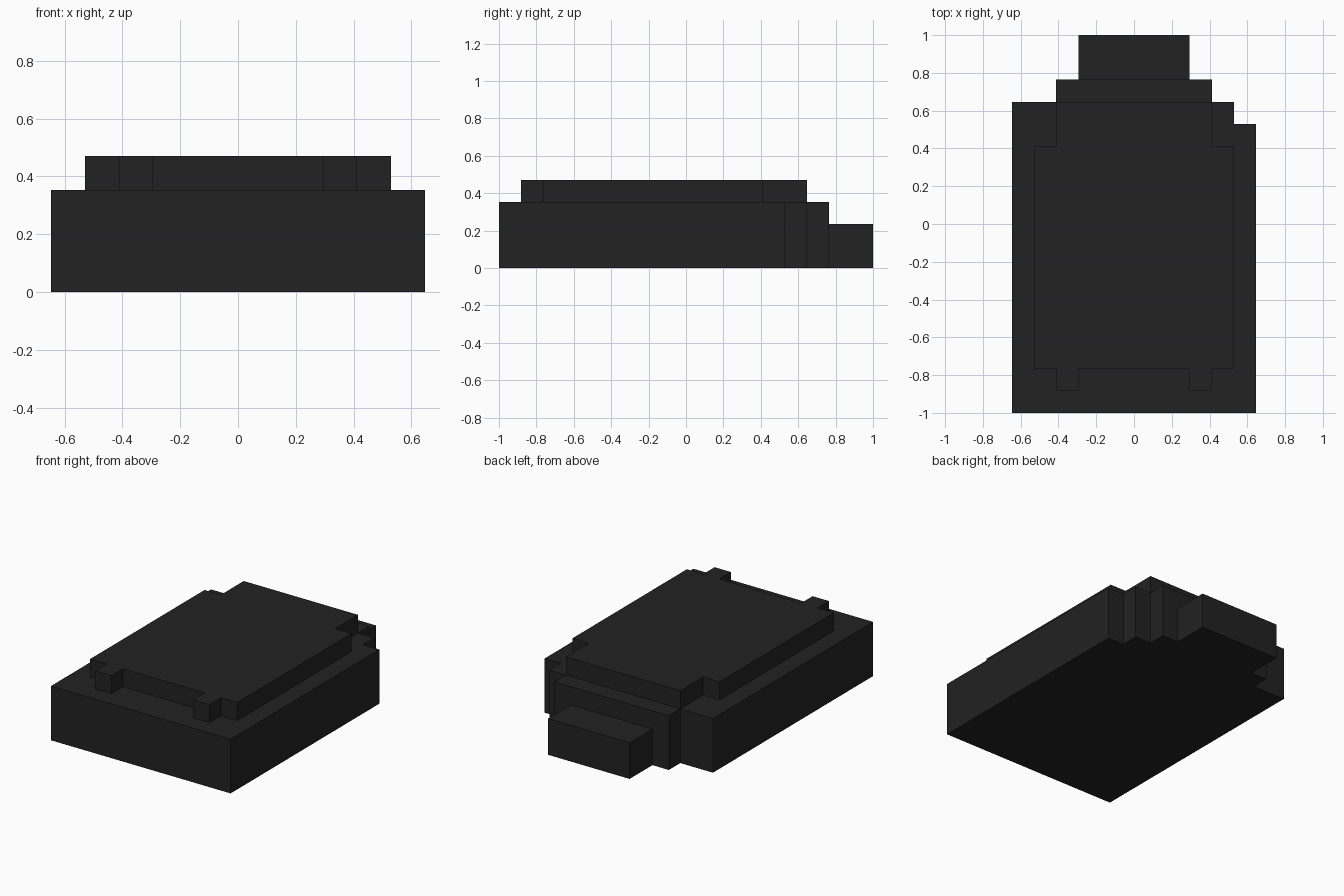
import bpy
import bmesh

cube = bpy.data.objects.get("Cube")
if cube:
    bpy.data.objects.remove(cube, do_unlink=True)

U = 2 / 17  # one grid cell: the body is 17 cells long

black = bpy.data.materials.new("matte_black")
black.use_nodes = True
colour = (0.016, 0.016, 0.016, 1)
black.diffuse_color = colour
black.node_tree.nodes["Principled BSDF"].inputs["Base Color"].default_value = colour


def slab(name, outline, z0, z1):
    """Extrude an outline, given in grid cells, from height z0 to z1."""
    bm = bmesh.new()
    face = bm.faces.new([bm.verts.new((x * U, y * U, z0 * U)) for x, y in outline])
    grown = bmesh.ops.extrude_face_region(bm, geom=[face])
    top = [v for v in grown["geom"] if isinstance(v, bmesh.types.BMVert)]
    bmesh.ops.translate(bm, verts=top, vec=(0, 0, (z1 - z0) * U))
    bmesh.ops.recalc_face_normals(bm, faces=bm.faces)
    mesh = bpy.data.meshes.new(name)
    bm.to_mesh(mesh)
    bm.free()
    mesh.materials.append(black)
    obj = bpy.data.objects.new(name, mesh)
    bpy.context.collection.objects.link(obj)
    return obj


# Main body: stepped shoulders, with one extra notch at the +x back corner
slab("body", [(-5.5, -8.5), (5.5, -8.5), (5.5, 4.5), (4.5, 4.5), (4.5, 5.5),
              (3.5, 5.5), (3.5, 6.5), (-3.5, 6.5), (-3.5, 5.5), (-5.5, 5.5)], 0, 3)

# Raised cover: symmetric outline with two front tabs and narrowed back
half = [(2.5, -6.5), (2.5, -7.5), (3.5, -7.5), (3.5, -6.5),
        (4.5, -6.5), (4.5, 3.5), (3.5, 3.5), (3.5, 5.5)]
slab("top_cover", half + [(-x, y) for x, y in reversed(half)], 3, 4)

# Lower block projecting from the back
slab("back_block", [(-2.5, 6.5), (2.5, 6.5), (2.5, 8.5), (-2.5, 8.5)], 0, 2)
